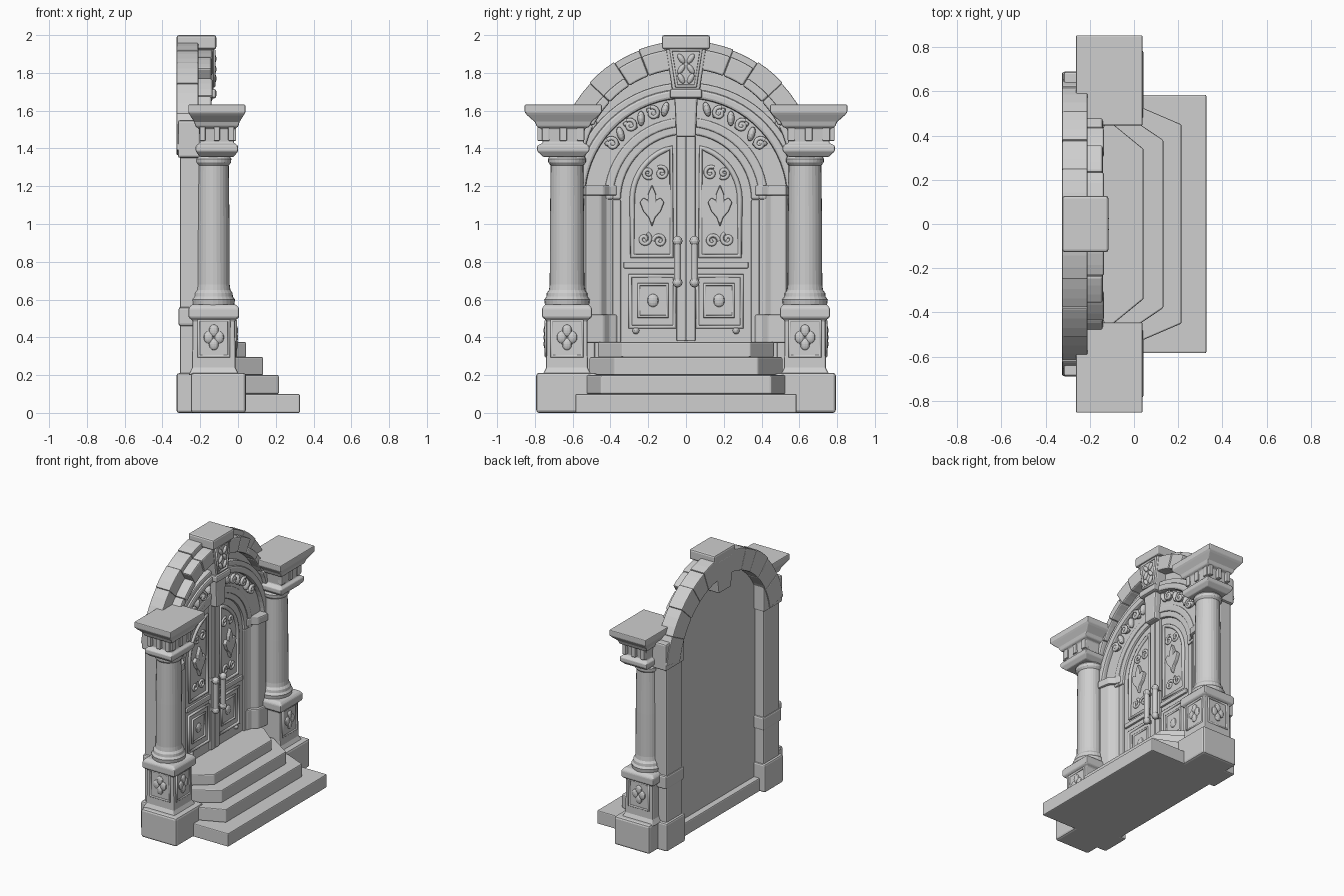
import bpy, bmesh, math
from mathutils import Matrix

old = bpy.data.objects.get("Cube")
if old:
    bpy.data.objects.remove(old)

COLOUR = (0.62, 0.62, 0.62, 1)
stone = bpy.data.materials.new("grey stone")
stone.use_nodes = True
stone.diffuse_color = COLOUR
stone.node_tree.nodes["Principled BSDF"].inputs["Base Color"].default_value = COLOUR
SIDES = ((1, "left"), (-1, "right"))
DOOR = -0.205   # front plane of the doors
REAR = -0.235   # back plane of the closed wall


def finish(name, bm, bevel=0.0):
    """Bevel the sharp edges and link the mesh as an object."""
    bmesh.ops.recalc_face_normals(bm, faces=bm.faces)
    if bevel:
        sharp = [e for e in bm.edges if len(e.link_faces) == 2 and e.calc_face_angle() > 0.6]
        bmesh.ops.bevel(bm, geom=sharp, offset=bevel, segments=2, profile=0.5,
                        affect='EDGES', clamp_overlap=True)
    me = bpy.data.meshes.new(name)
    bm.to_mesh(me)
    bm.free()
    me.materials.append(stone)
    ob = bpy.data.objects.new(name, me)
    bpy.context.collection.objects.link(ob)


def prism(name, pts, lo, hi, axis="x", bevel=0.0):
    """Extrude a (y, z) outline along x, or an (x, y) outline along z."""
    bm = bmesh.new()
    place = (lambda p, h: (h, *p)) if axis == "x" else (lambda p, h: (*p, h))
    a = [bm.verts.new(place(p, lo)) for p in pts]
    b = [bm.verts.new(place(p, hi)) for p in pts]
    bm.faces.new(a)
    bm.faces.new(b)
    for i in range(len(pts)):
        j = (i + 1) % len(pts)
        bm.faces.new((a[i], a[j], b[j], b[i]))
    finish(name, bm, bevel)


def box(name, x0, x1, ya, yb, z0, z1, bevel=0.008):
    prism(name, [(ya, z0), (yb, z0), (yb, z1), (ya, z1)], x0, x1, bevel=bevel)


def arc(cz, r, a0, a1, n):
    angles = [math.radians(a0 + (a1 - a0) * i / n) for i in range(n + 1)]
    return [(r * math.cos(a), cz + r * math.sin(a)) for a in angles]


def ring(name, cz, r0, r1, x0, x1, a0=0, a1=180, n=32, bevel=0.0):
    pts = arc(cz, r1, a0, a1, n) + arc(cz, r0, a1, a0, n)
    prism(name, pts, x0, x1, bevel=bevel)


def loft(name, cx, cy, rings, n=4, bevel=0.0):
    """Stack of (z, half depth, half width) rings: square when n is 4, else round."""
    bm = bmesh.new()
    k, turn = (math.sqrt(2), math.pi / 4) if n == 4 else (1, 0)
    rows = []
    for z, hx, hy in rings:
        rows.append([bm.verts.new((cx + k * hx * math.cos(turn + math.tau * i / n),
                                   cy + k * hy * math.sin(turn + math.tau * i / n), z))
                     for i in range(n)])
    for a, b in zip(rows, rows[1:]):
        for i in range(n):
            j = (i + 1) % n
            bm.faces.new((a[i], a[j], b[j], b[i]))
    bm.faces.new(rows[0])
    bm.faces.new(rows[-1])
    finish(name, bm, bevel)


def blob(name, loc, size, tilt=0.0):
    bm = bmesh.new()
    m = Matrix.Translation(loc) @ Matrix.Rotation(tilt, 4, 'X') @ Matrix.Diagonal((*size, 1))
    bmesh.ops.create_uvsphere(bm, u_segments=12, v_segments=8, radius=1, matrix=m)
    finish(name, bm)


def strip(name, pts, thick, closed=True):
    """Rounded moulding along a path of 3D points."""
    cu = bpy.data.curves.new(name, 'CURVE')
    cu.dimensions = '3D'
    cu.bevel_depth, cu.bevel_resolution = thick, 2
    sp = cu.splines.new('POLY')
    sp.points.add(len(pts) - 1)
    for p, q in zip(sp.points, pts):
        p.co = (*q, 1)
    sp.use_cyclic_u = closed
    cu.materials.append(stone)
    ob = bpy.data.objects.new(name, cu)
    bpy.context.collection.objects.link(ob)


def spiral(name, x, y, z, r, s, start=0.0, thick=0.008):
    pts = []
    for i in range(19):
        a, q = start + i * 0.45, r * (1 - i / 22)
        pts.append((x, y + s * q * math.cos(a), z + q * math.sin(a)))
    strip(name, pts, thick, False)


# Steps, each a slab with splayed ends
for i, (front, yf, xb, yb, z0, z1) in enumerate((
        (0.328, 0.585, -0.2, 0.585, 0.0, 0.10), (0.216, 0.45, 0.03, 0.53, 0.10, 0.20),
        (0.133, 0.38, -0.06, 0.51, 0.20, 0.295), (0.043, 0.34, -0.11, 0.465, 0.295, 0.375))):
    half = [(REAR, yb), (xb, yb), (front, yf)]
    prism(f"step_{i + 1}", half + [(x, -y) for x, y in reversed(half)], z0, z1, "z", 0.007)

# Rear wall closing the arch, and the low sill under it
prism("rear_wall", [(0.52, 0.05), *arc(1.27, 0.57, 0, 180, 32), (-0.52, 0.05)], REAR, -0.21)
box("rear_sill", -0.28, -0.2, -0.5, 0.5, 0.0, 0.10)

for s, side in SIDES:
    cy = 0.63 * s
    # Pedestal with carved panels
    box(f"{side}_plinth", -0.25, 0.042, 0.47 * s, 0.793 * s, 0, 0.212, 0.015)
    loft(f"{side}_pedestal", -0.128, cy, ((0.2, 0.135, 0.13), (0.24, 0.115, 0.11), (0.49, 0.112, 0.108),
         (0.505, 0.134, 0.132), (0.555, 0.134, 0.132), (0.575, 0.115, 0.115)), bevel=0.008)
    for face in ("front", "outer"):
        def on(u, v, d=0.0):
            return (-0.016 + d, cy + u, 0.39 + v) if face == "front" else (-0.128 + u, cy + s * (0.108 + d), 0.39 + v)
        strip(f"{side}_{face}_panel_border",
              [on(u, v) for u, v in ((-0.08, -0.09), (0.08, -0.09), (0.08, 0.1), (-0.08, 0.1))], 0.01)
        for u, v in ((0.028, 0.01), (-0.028, 0.01), (0, 0.046), (0, -0.026)):
            size = (0.014, 0.026, 0.032) if face == "front" else (0.026, 0.014, 0.032)
            blob(f"{side}_{face}_quatrefoil_lobe", on(u, v, 0.002), size)

    # Column shaft with rounded foot and neck
    loft(f"{side}_column", -0.132, cy, [(z, r, r * 1.04) for z, r in (
        (0.57, 0.112), (0.60, 0.116), (0.615, 0.105), (0.635, 0.103), (0.65, 0.092), (0.68, 0.088),
        (1.0, 0.087), (1.31, 0.083), (1.325, 0.095), (1.345, 0.097), (1.36, 0.088))], 28)

    # Square capital with flared top and small brackets
    cap = ((1.355, 0.09, 0.105), (1.385, 0.112, 0.138), (1.415, 0.112, 0.138), (1.43, 0.09, 0.108),
           (1.505, 0.095, 0.115), (1.515, 0.113, 0.14), (1.54, 0.12, 0.15), (1.575, 0.142, 0.19),
           (1.59, 0.151, 0.204), (1.632, 0.151, 0.204))
    loft(f"{side}_capital", -0.112, 0.65 * s, cap, bevel=0.006)
    for k in (-1, 0, 1):
        by = 0.65 * s + k * 0.092
        box(f"{side}_capital_front_bracket", -0.05, -0.01, by - 0.02, by + 0.02, 1.44, 1.52, 0.006)
        bx, e = -0.112 + k * 0.076, 0.65 * s + s * 0.115
        box(f"{side}_capital_side_bracket", bx - 0.016, bx + 0.016, e - 0.022, e + 0.022, 1.44, 1.52, 0.006)

    # Pilaster behind the column
    for part, x0, y0, y1, z0, z1 in (("pilaster", -0.308, 0.48, 0.67, 0.0, 1.45),
                                     ("pilaster_foot", -0.325, 0.47, 0.69, 0.0, 0.21),
                                     ("pilaster_block", -0.315, 0.47, 0.685, 0.46, 0.56),
                                     ("pilaster_head", -0.318, 0.47, 0.69, 1.35, 1.55)):
        box(f"{side}_{part}", x0, -0.2, y0 * s, y1 * s, z0, z1, 0.012)

    # Splayed jamb beside the doors, with base and cap
    for part, g, z0, z1 in (("jamb", 0.0, 0.37, 1.16), ("jamb_base", 0.015, 0.37, 0.52), ("jamb_cap", 0.015, 1.15, 1.205)):
        out = [(-0.22, 0.38 - g), (-0.2 + g, 0.38 - g), (-0.185 + g, 0.42 - g), (-0.15 + g, 0.45 - g),
               (-0.135 + g, 0.53), (-0.22, 0.56)]
        prism(f"{side}_{part}", [(x, y * s) for x, y in out], z0, z1, "z", 0.008)

    # Arch blocks: tall rear course, and a front course that steps down beside the capital
    joints = (10, 27, 43, 57, 69, 83)
    for i, (a0, a1) in enumerate(zip(joints, joints[1:])):
        if s < 0:
            a0, a1 = 180 - a1, 180 - a0
        ring(f"{side}_rear_arch_block", 1.27, 0.54, 0.70 - 0.006 * (i % 2), -0.325, -0.21, a0, a1, 3, 0.006)
        ring(f"{side}_front_arch_block", 1.27, 0.55, 0.66 if i > 2 else 0.60, -0.22,
             -0.135 - 0.006 * (i % 2), a0, a1, 3, 0.01)

    # Leaf scrolls in the band over the doors
    for i in range(6):
        a = math.radians(37 + i * 8)
        y, z = s * 0.49 * math.cos(a), 1.13 + 0.49 * math.sin(a)
        blob(f"{side}_arch_leaf", (-0.175, y, z), (0.025, 0.04, 0.019), s * (a + (0.5 if i % 2 else -0.6)))
        if i % 2 == 0:
            spiral(f"{side}_arch_scroll", -0.16, y, z, 0.032, s, a, 0.011)

    # Door leaf: bordered upper and lower panels
    leaf = [(0.004, 0.37), (0.35, 0.37)] + arc(1.13, 0.35, 0, 89.3, 16)
    prism(f"{side}_door", [(y * s, z) for y, z in leaf], -0.225, DOOR)
    upper = [(0.075, 0.83), (0.285, 0.83)] + arc(1.13, 0.285, 0, 74, 10)
    strip(f"{side}_upper_panel_border", [(DOOR, y * s, z) for y, z in upper], 0.014)
    for part, y0, y1, z0, z1, t in (("lower_panel_border", 0.06, 0.295, 0.455, 0.725, 0.013),
                                    ("lower_panel_inner", 0.1, 0.25, 0.51, 0.68, 0.01)):
        strip(f"{side}_{part}", [(DOOR, y * s, z) for y, z in ((y0, z0), (y1, z0), (y1, z1), (y0, z1))], t)
    blob(f"{side}_lower_rosette", (DOOR, 0.175 * s, 0.595), (0.014, 0.03, 0.035))
    box(f"{side}_door_rail", DOOR, DOOR + 0.018, 0.05 * s, 0.33 * s, 0.765, 0.8, 0.006)
    blob(f"{side}_door_stud", (DOOR, 0.265 * s, 0.435), (0.02, 0.018, 0.018))

    # Pointed ornament and scrolls on the upper panel
    half = [(0, 0.115), (0.022, 0.06), (0.022, 0.03), (0.045, 0.045), (0.065, 0.02), (0.045, -0.03), (0.018, -0.06), (0, -0.11)]
    star = half + [(-u, v) for u, v in reversed(half[1:-1])]
    prism(f"{side}_door_ornament", [(0.18 * s + u, 1.095 + v) for u, v in star], DOOR - 0.01, DOOR + 0.025, bevel=0.007)
    for y, z, r, a in ((0.14, 0.91, 0.035, 0), (0.22, 0.92, 0.035, 2), (0.13, 1.27, 0.035, 1), (0.2, 1.27, 0.03, 4)):
        spiral(f"{side}_door_scroll", DOOR, y * s, z, r, s, a, 0.01)

    # Meeting stile and pull handle
    box(f"{side}_door_stile", DOOR - 0.01, DOOR + 0.018, 0.002 * s, 0.05 * s, 0.38, 1.478, 0.006)
    hx, hy = DOOR + 0.052, 0.045 * s
    loft(f"{side}_handle", hx, hy, [(0.69, 0.019, 0.019), (0.91, 0.019, 0.019)], 14)
    for z in (0.69, 0.91):
        blob(f"{side}_handle_ball", (hx, hy, z), (0.026, 0.026, 0.026))
        box(f"{side}_handle_mount", DOOR, hx, hy - 0.01, hy + 0.01, z - 0.01, z + 0.01, 0.003)
    # Straight part of the door frame
    box(f"{side}_door_frame", -0.22, -0.19, 0.345 * s, 0.39 * s, 0.37, 1.13, 0.008)

# Curved mouldings around the doors, stepping forward outwards
ring("door_frame_arch", 1.13, 0.345, 0.395, -0.22, -0.187, bevel=0.01)
ring("inner_arch_moulding", 1.13, 0.385, 0.435, -0.22, -0.18, bevel=0.01)
ring("leaf_band", 1.13, 0.42, 0.55, -0.22, -0.187, 5, 175)
ring("outer_arch_moulding", 1.13, 0.535, 0.585, -0.22, -0.15, 6, 174, bevel=0.014)
ring("arch_reveal", 1.13, 0.575, 0.62, -0.22, -0.165, 6, 174, bevel=0.01)

# Keystone with cap, carved panel and hanging bracket
prism("keystone", [(-0.072, 1.70), (0.072, 1.70), (0.11, 1.945), (-0.11, 1.945)], -0.325, -0.13, bevel=0.01)
box("keystone_cap", -0.325, -0.115, -0.127, 0.127, 1.925, 2.0, 0.012)
box("keystone_foot", -0.22, -0.115, -0.085, 0.085, 1.665, 1.715, 0.012)
prism("keystone_bracket", [(-0.052, 1.46), (0.052, 1.46), (0.062, 1.68), (-0.062, 1.68)], -0.22, -0.14, bevel=0.012)
strip("keystone_panel_border", [(-0.13, -0.05, 1.73), (-0.13, 0.05, 1.73), (-0.13, 0.08, 1.92), (-0.13, -0.08, 1.92)], 0.01)
for s, side in SIDES:
    for z, tilt in ((1.77, 0.5), (1.82, -0.6), (1.875, 0.6)):
        blob(f"{side}_keystone_leaf", (-0.128, s * 0.025, z), (0.014, 0.015, 0.03), -s * tilt)

# Smooth the curved faces, keep the hard edges
for ob in bpy.context.view_layer.objects:
    ob.select_set(ob.type == 'MESH')
    if ob.type == 'MESH':
        bpy.context.view_layer.objects.active = ob
bpy.ops.object.shade_smooth_by_angle(angle=math.radians(35))
